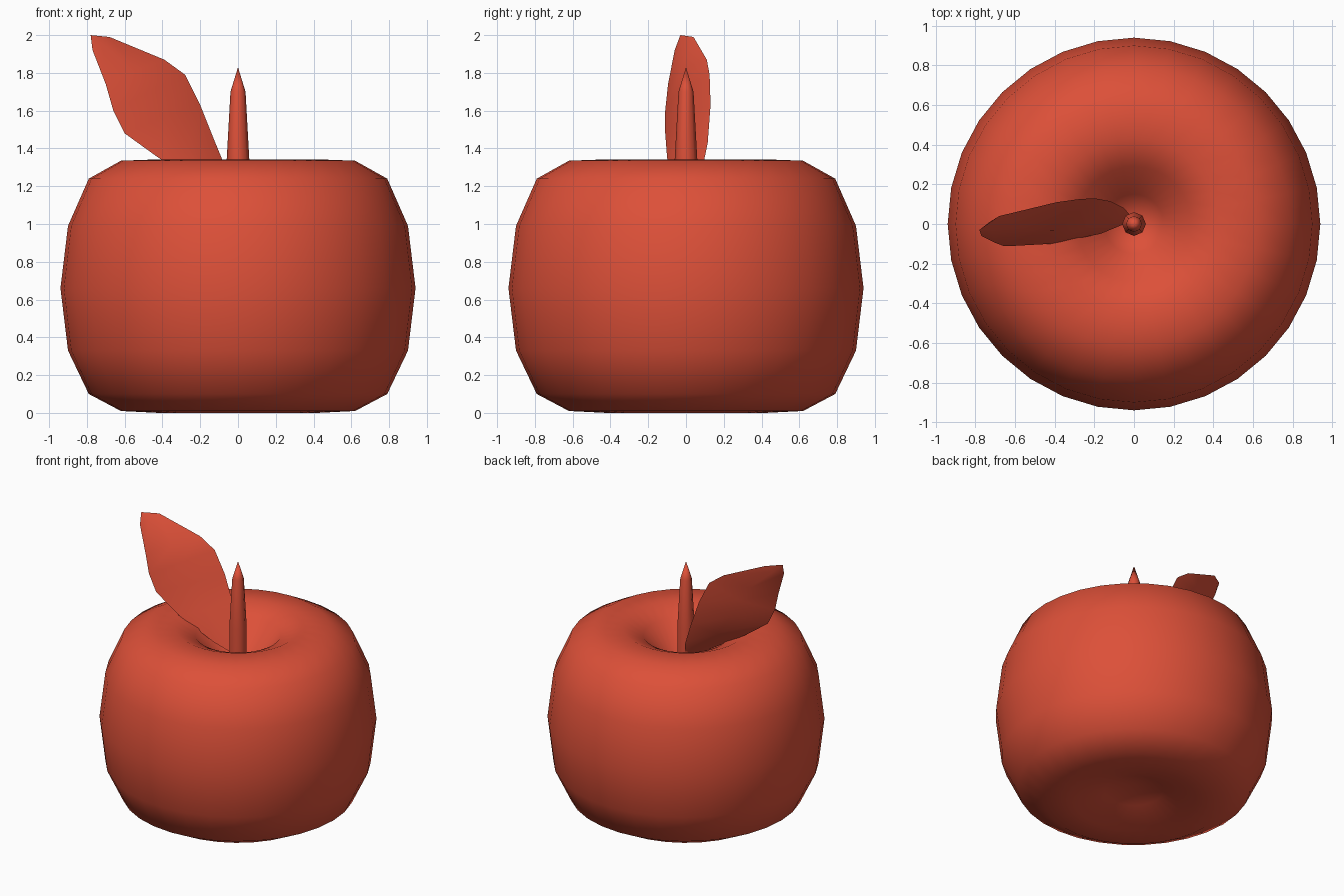
import bpy, bmesh, math
from mathutils import Vector

if "Cube" in bpy.data.objects:
    bpy.data.objects.remove(bpy.data.objects["Cube"])

red = bpy.data.materials.new("red")
red.diffuse_color = (0.72, 0.08, 0.04, 1)
red.use_nodes = True
red.node_tree.nodes["Principled BSDF"].inputs["Base Color"].default_value = red.diffuse_color


def finish(bm, name, angle):
    bmesh.ops.recalc_face_normals(bm, faces=bm.faces[:])
    mesh = bpy.data.meshes.new(name)
    bm.to_mesh(mesh)
    bm.free()
    obj = bpy.data.objects.new(name, mesh)
    bpy.context.collection.objects.link(obj)
    mesh.materials.append(red)
    bpy.ops.object.select_all(action='DESELECT')
    obj.select_set(True)
    bpy.context.view_layer.objects.active = obj
    bpy.ops.object.shade_smooth_by_angle(angle=math.radians(angle))
    return obj


def lathe(name, profile, sides, angle):
    """Revolve (radius, z) points around z; both ends lie on the axis."""
    bm = bmesh.new()
    verts = [bm.verts.new((r, 0, z)) for r, z in profile]
    edges = [bm.edges.new(pair) for pair in zip(verts, verts[1:])]
    bmesh.ops.spin(bm, geom=verts + edges, cent=(0, 0, 0), axis=(0, 0, 1),
                   angle=math.tau, steps=sides)
    bmesh.ops.remove_doubles(bm, verts=bm.verts[:], dist=0.0005)
    return finish(bm, name, angle)


# Fruit body with a shallow dimple below and a deep one on top
lathe("apple_body", [
    (0, 0.12), (0.2, 0.07), (0.42, 0.0), (0.62, 0.01), (0.79, 0.10),
    (0.90, 0.33), (0.94, 0.66), (0.90, 0.99), (0.79, 1.24), (0.62, 1.335),
    (0.43, 1.342), (0.29, 1.28), (0.15, 1.11), (0, 1.0)], 32, 80)

# Tapered stem with a pointed tip
lathe("stem", [(0, 0.95), (0.06, 0.95), (0.06, 1.34), (0.04, 1.70), (0, 1.83)],
      8, 60)

# Leaf: rows of (upper edge, lower edge, half thickness) between base and tip
rows = [
    ((-0.05, 0.08, 1.26), (-0.17, -0.05, 1.20), 0.02),
    ((-0.12, 0.115, 1.43), (-0.42, -0.10, 1.35), 0.035),
    ((-0.20, 0.13, 1.63), (-0.60, -0.11, 1.48), 0.045),
    ((-0.28, 0.125, 1.79), (-0.66, -0.11, 1.60), 0.045),
    ((-0.39, 0.11, 1.87), (-0.70, -0.095, 1.74), 0.04),
    ((-0.68, 0.04, 1.99), (-0.77, -0.06, 1.92), 0.02),
]
normal = Vector((-0.30, 0.91, -0.28))
bm = bmesh.new()
base = bm.verts.new((0, 0.02, 1.10))
tip = bm.verts.new((-0.78, -0.03, 2.0))
rings = []
for up, low, t in rows:
    mid = (Vector(up) + Vector(low)) / 2
    rings.append([bm.verts.new(p) for p in
                  (up, mid + normal * t, low, mid - normal * t)])
for i in range(4):
    j = (i + 1) % 4
    bm.faces.new((base, rings[0][i], rings[0][j]))
    bm.faces.new((tip, rings[-1][j], rings[-1][i]))
    for a, b in zip(rings, rings[1:]):
        bm.faces.new((a[i], b[i], b[j], a[j]))
finish(bm, "leaf", 60)
